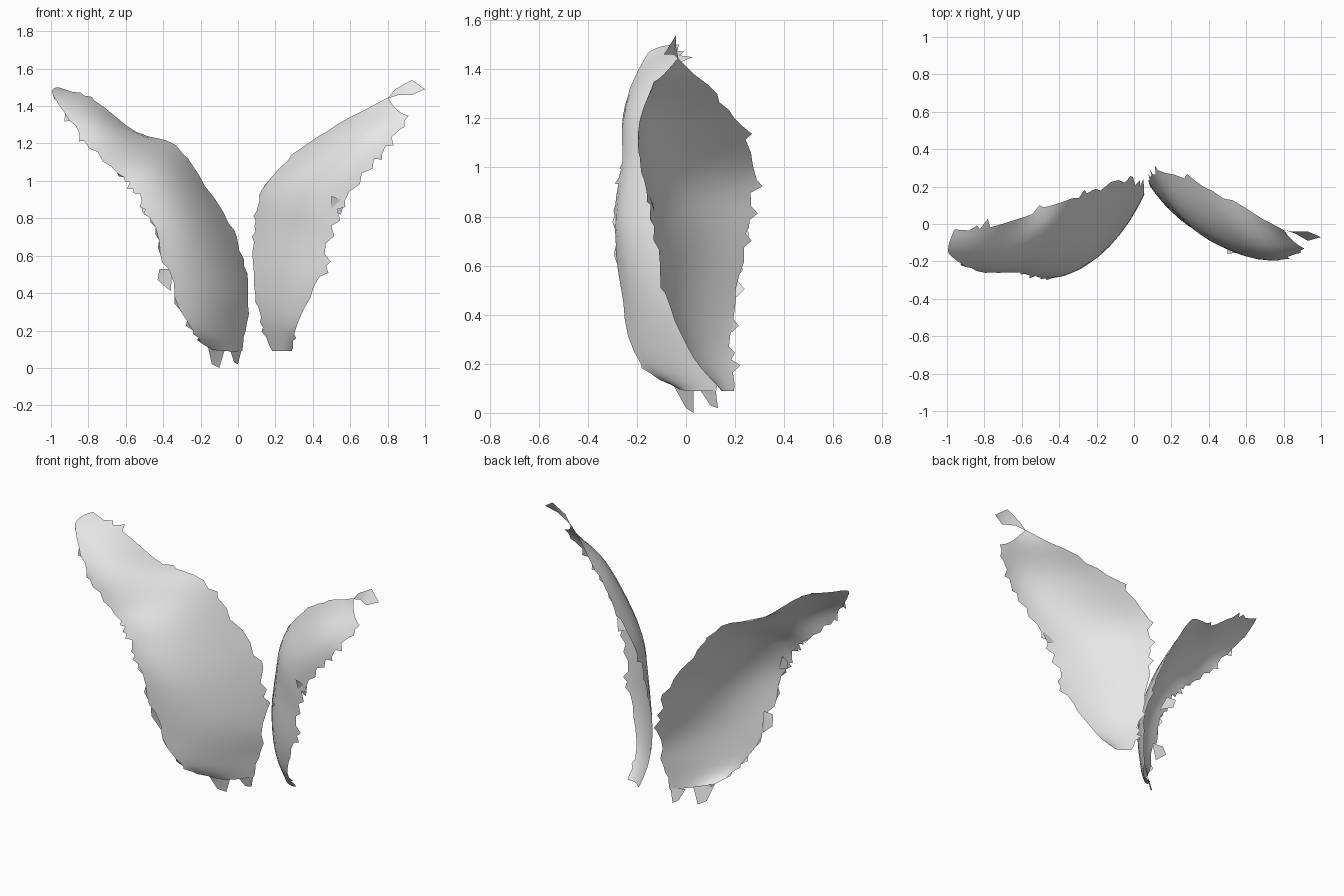
import bpy
import bmesh
import random
from mathutils import Vector

random.seed(4)
cube = bpy.data.objects.get("Cube")
if cube:
    bpy.data.objects.remove(cube, do_unlink=True)

gray = bpy.data.materials.new("plain_gray")
gray.use_nodes = True
color = (0.8, 0.8, 0.8, 1)
gray.diffuse_color = color
gray.node_tree.nodes["Principled BSDF"].inputs["Base Color"].default_value = color

STEPS = 4      # rows between two stations
COLUMNS = 8    # cells across a leaf


def spline(points, segment, t):
    """Smooth curve through the points."""
    last = len(points) - 1
    a, b, c, d = [points[min(max(segment + k, 0), last)] for k in (-1, 0, 1, 2)]
    return b + (c - a) * (t / 2) + (a * 2 - b * 5 + c * 4 - d) * (t * t / 2) \
        + (b * 3 - a - c * 3 + d) * (t ** 3 / 2)


def across(outer, middle, inner, u):
    """Arc that starts at outer, passes middle and ends at inner."""
    control = middle * 2 - (outer + inner) / 2
    return outer * (1 - u) ** 2 + control * (2 * u * (1 - u)) + inner * u * u


def finish(name, bm):
    mesh = bpy.data.meshes.new(name)
    bm.to_mesh(mesh)
    bm.free()
    mesh.materials.append(gray)
    obj = bpy.data.objects.new(name, mesh)
    bpy.context.scene.collection.objects.link(obj)
    bpy.ops.object.select_all(action="DESELECT")
    obj.select_set(True)
    bpy.context.view_layer.objects.active = obj
    bpy.ops.object.shade_smooth_by_angle(angle=0.6)


def leaf(name, stations):
    """Curved sheet lofted through stations, with a torn edge."""
    rails = [[Vector(p) for p in rail] for rail in zip(*stations)]
    places = [(s, k / STEPS) for s in range(len(stations) - 1) for k in range(STEPS)]
    places.append((len(stations) - 2, 1.0))
    bm = bmesh.new()
    rows = []
    for s, t in places:
        outer, middle, inner = [spline(rail, s, t) for rail in rails]
        spread = [c / COLUMNS for c in range(COLUMNS + 1)]
        spread[0] = random.uniform(-0.03, 0.05)
        spread[-1] = 1 - random.uniform(-0.015, 0.03)
        rows.append([bm.verts.new(across(outer, middle, inner, u)) for u in spread])
    for low, high in zip(rows, rows[1:]):
        for c in range(COLUMNS):
            bm.faces.new([low[c], low[c + 1], high[c + 1], high[c]])
    # Small torn shards along both side edges
    for low, high in zip(rows[2:], rows[3:]):
        for edge, inside in ((0, 1), (-1, -2)):
            if random.random() < 0.35:
                out = (low[edge].co - low[inside].co).normalized()
                tip = (low[edge].co + high[edge].co) / 2 + out * random.uniform(0.01, 0.035)
                tip.y += random.uniform(-0.01, 0.02)
                bm.faces.new([low[edge], high[edge], bm.verts.new(tip)])
    # Turn the convex side to the front
    bmesh.ops.recalc_face_normals(bm, faces=bm.faces[:])
    if sum(f.normal.y * f.calc_area() for f in bm.faces) > 0:
        bmesh.ops.reverse_faces(bm, faces=bm.faces[:])
    finish(name, bm)


def flap(name, points):
    """Loose flat scrap at the edge of a leaf."""
    bm = bmesh.new()
    bm.faces.new([bm.verts.new(p) for p in points])
    bmesh.ops.triangulate(bm, faces=bm.faces[:])
    finish(name, bm)


# Each station: outer edge, middle, inner edge
leaf("right_leaf", [
    ((-.15, -.03, .1), (-.07, .01, .09), (.02, .12, .09)),
    ((-.25, -.19, .2), (-.1, -.06, .2), (.04, .14, .2)),
    ((-.36, -.26, .45), (-.13, -.12, .45), (.06, .18, .4)),
    ((-.46, -.29, .75), (-.22, -.16, .74), (-.01, .24, .7)),
    ((-.54, -.28, .92), (-.35, -.14, 1), (-.17, .2, .97)),
    ((-.65, -.26, 1.04), (-.5, -.14, 1.13), (-.33, .14, 1.19)),
    ((-.79, -.26, 1.18), (-.68, -.17, 1.27), (-.54, .06, 1.26)),
    ((-.9, -.23, 1.32), (-.84, -.15, 1.39), (-.77, -.02, 1.43)),
    ((-.99, -.16, 1.46), (-.99, -.11, 1.49), (-.96, -.03, 1.5)),
])

leaf("left_leaf", [
    ((.29, .15, .09), (.24, .15, .09), (.18, .2, .09)),
    ((.32, .03, .22), (.22, .08, .25), (.12, .18, .27)),
    ((.42, -.07, .43), (.24, .03, .47), (.08, .21, .5)),
    ((.49, -.12, .66), (.25, .03, .72), (.09, .25, .73)),
    ((.55, -.15, .84), (.31, -.01, .93), (.13, .28, .95)),
    ((.68, -.19, 1.03), (.49, -.08, 1.12), (.32, .23, 1.16)),
    ((.8, -.19, 1.18), (.66, -.11, 1.27), (.53, .12, 1.3)),
    ((.91, -.13, 1.35), (.85, -.09, 1.38), (.8, -.03, 1.45)),
])

# Loose scraps: leaf tip, outer sides, and the two points at the foot
flap("left_tip_flap", [(.8, -.03, 1.44), (.84, -.04, 1.49), (.93, -.04, 1.54),
                       (1, -.07, 1.49), (.93, -.09, 1.46), (.86, -.05, 1.46)])
flap("left_side_flap", [(.5, -.13, .84), (.55, -.13, .82), (.57, -.15, .89), (.5, -.16, .92)])
flap("right_side_flap", [(-.35, -.25, .53), (-.42, -.24, .53),
                         (-.43, -.22, .47), (-.36, -.23, .41)])
flap("right_upper_flap", [(-.43, -.28, .8), (-.51, -.25, .83), (-.52, -.24, .88), (-.47, -.26, .89)])
flap("right_foot_outer", [(-.16, -.05, .11), (-.14, 0, .02), (-.1, .03, 0), (-.07, .03, .1)])
flap("right_foot_inner", [(-.04, .06, .09), (-.02, .1, .03), (0, .13, .02), (.02, .12, .1)])
